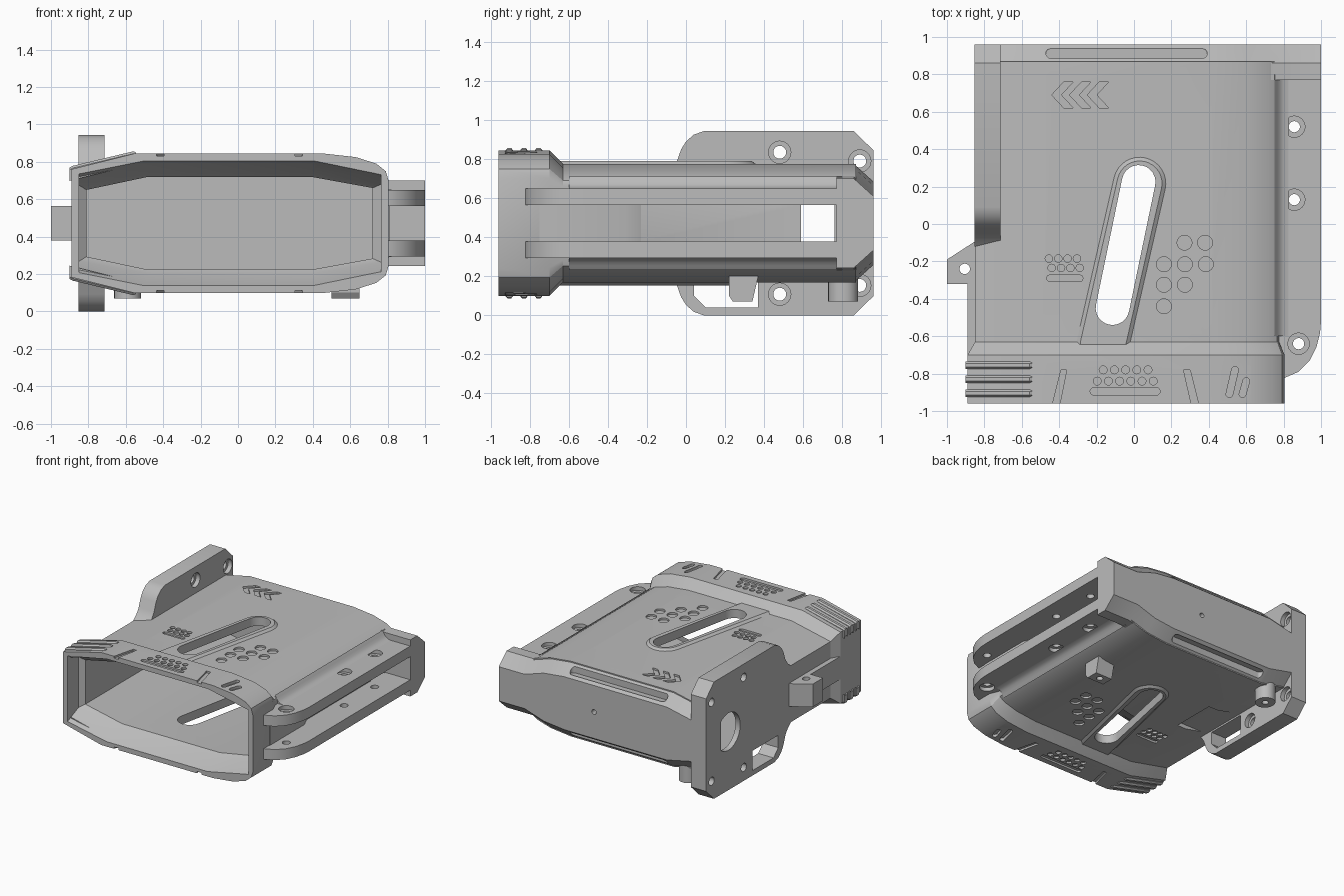
import bpy, bmesh, math

if "Cube" in bpy.data.objects:
    bpy.data.objects.remove(bpy.data.objects["Cube"], do_unlink=True)

H = 0.943          # full height; every main part is symmetric about H / 2
gray = bpy.data.materials.new("light_gray")
gray.use_nodes = True
gray.diffuse_color = (0.5, 0.5, 0.5, 1)
gray.node_tree.nodes["Principled BSDF"].inputs["Base Color"].default_value = (0.5, 0.5, 0.5, 1)


# ---- helpers: a solid is a list of loops, skinned and capped ----
def place(axis, u, v, a):
    return {"x": (a, u, v), "y": (u, a, v), "z": (u, v, a)}[axis]


def prism(axis, pts, a, b):
    return [[place(axis, u, v, t) for u, v in pts] for t in (a, b)]


def box(x0, x1, y0, y1, z0, z1):
    return prism("z", [(x0, y0), (x1, y0), (x1, y1), (x0, y1)], z0, z1)


def round_bar(axis, u, v, steps, n=24):
    """Turned solid: steps are (position along axis, radius)."""
    ring = [(math.cos(2 * math.pi * i / n), math.sin(2 * math.pi * i / n)) for i in range(n)]
    return [[place(axis, u + r * c, v + r * s, a) for c, s in ring] for a, r in steps]


def pill(p, q, steps, n=12):
    """Capsule outline from p to q in plan; steps are (z, radius)."""
    ang = math.atan2(q[1] - p[1], q[0] - p[0])
    loops = []
    for z, r in steps:
        loop = []
        for (cx, cy), start in ((q, ang - math.pi / 2), (p, ang + math.pi / 2)):
            for i in range(n + 1):
                t = start + math.pi * i / n
                loop.append((cx + r * math.cos(t), cy + r * math.sin(t), z))
        loops.append(loop)
    return loops


def flip(solid):
    return [[(x, y, H - z) for x, y, z in loop] for loop in solid]


def both(solids):
    return solids + [flip(s) for s in solids]


def mirrored(half):
    return half + [(u, H - v) for u, v in reversed(half)]


def section(half, y):
    return [(x, y, z) for x, z in mirrored(half)]


def make(name, solids):
    bm = bmesh.new()
    for loops in solids:
        rows = [[bm.verts.new(p) for p in loop] for loop in loops]
        n = len(rows[0])
        for a, b in zip(rows, rows[1:]):
            for i in range(n):
                bm.faces.new((a[i], a[(i + 1) % n], b[(i + 1) % n], b[i]))
        bm.faces.new(rows[0][::-1])
        bm.faces.new(rows[-1])
    bmesh.ops.recalc_face_normals(bm, faces=bm.faces)
    me = bpy.data.meshes.new(name)
    bm.to_mesh(me)
    bm.free()
    me.materials.append(gray)
    ob = bpy.data.objects.new(name, me)
    bpy.context.collection.objects.link(ob)
    return ob


def activate(ob):
    bpy.ops.object.select_all(action="DESELECT")
    ob.select_set(True)
    bpy.context.view_layer.objects.active = ob


def cut(ob, *groups):
    for solids in groups:
        tool = make("cutter", solids)
        tool.hide_render = True
        mod = ob.modifiers.new("cut", "BOOLEAN")
        mod.operation, mod.solver, mod.object = "DIFFERENCE", "EXACT", tool
        activate(ob)
        bpy.ops.object.modifier_apply(modifier=mod.name)
        bpy.data.objects.remove(tool, do_unlink=True)


# ---- cross-sections (upper halves) ----
collar = [(-.89, .76), (-.55, .845), (.45, .845), (.63, .825), (.74, .79), (.79, .75), (.805, .70)]
body = [(-.85, .70), (-.50, .775), (.42, .775), (.60, .755), (.72, .72), (.765, .69), (.775, .66)]
block = [(-.85, .70), (-.50, .775), (.42, .775), (.60, .755), (.77, .70), (1.0, .70)]
mouth = [(-.85, .74), (-.50, .81), (.40, .81), (.765, .735)]
throat = [(-.85, .675), (-.48, .74), (.40, .74), (.765, .68)]
inner = [(-.81, .65), (-.48, .72), (.39, .72), (.72, .66)]

# ---- shared cutters ----
cavity = [[section(mouth, -.97), section(throat, -.82), section(inner, -.79), section(inner, .86)]]
back_groove = [box(-.80, .72, .80, .88, .40, .54)]
slot = [pill((-.115, -.45), (.025, .225), [(-.1, .09), (1.1, .09)])]
window = [box(.6, .9, .59, .76, .375, .565)]
port = [round_bar("x", .675, H / 2, [(-1, .15), (-.6, .15)], 32)]


def dots(spots, r, z):
    return [round_bar("z", x, y, [(z, r), (z + .06, r)], 16) for x, y in spots]


# engraved dots, bars and slashes
row = lambda x, y, step, n: [(x + step * i, y) for i in range(n)]
body_marks = dots(row(.27, -.10, .11, 2) + row(.16, -.215, .112, 3) + row(.16, -.325, .112, 2)
                  + [(.16, -.44)], .04, .76)
body_marks += dots(row(-.455, -.185, .05, 4) + row(-.44, -.235, .05, 4), .02, .76)
body_marks.append(pill((-.45, -.29), (-.29, -.29), [(.76, .018), (.82, .018)], 4))
collar_marks = dots(row(-.165, -.78, .06, 5) + row(-.197, -.84, .06, 6), .021, .83)
collar_marks.append(pill((-.215, -.895), (.12, -.895), [(.83, .02), (.89, .02)], 6))
collar_marks.append(prism("z", [(-.44, -.98), (-.40, -.98), (-.36, -.78), (-.39, -.78)], .83, .89))
collar_marks.append(prism("z", [(.31, -.98), (.35, -.98), (.30, -.78), (.265, -.78)], .83, .89))
collar_marks.append(pill((.51, -.91), (.54, -.78), [(.815, .018), (.88, .018)], 6))
collar_marks.append(pill((.58, -.91), (.60, -.84), [(.81, .018), (.88, .018)], 6))
arrows = [prism("z", [(x, .69), (x + .065, .76), (x + .115, .76), (x + .05, .69),
                      (x + .115, .62), (x + .065, .62)], .76, .82) for x in (-.44, -.345, -.25)]
under_pocket = [box(-.70, -.42, .0, .36, .05, .20)]

# ---- main shell: flared collar and long hollow body ----
shell = make("shell", [[section(collar, -.96), section(collar, -.70),
                        section(body, -.63), section(body, .87)]])
cut(shell, cavity, slot, window, port, both(body_marks), both(collar_marks), arrows, under_pocket)

# ---- rear block with chamfered end and long grooves ----
rear = make("rear_block", [[section(block, .77), section(block, .86),
                            section([(x, z - .09) for x, z in block], .96)]])
groove = pill((-.445, .912), (.365, .912), [(.70, .026), (.82, .026)], 8)
pinhole = [round_bar("y", .15, H / 2, [(.91, .02), (1.0, .02)], 16)]
cut(rear, cavity, back_groove, both([groove]), pinhole)

# ---- raised frame round the slanted slot, top and bottom ----
frame_steps = [(H - .79, .12), (H - .775, .14), (.775, .14), (.79, .12)]
frame = make("slot_frame", [pill((-.168, -.65), (.03, .217), frame_steps, 16)])
cut(frame, cavity, slot)

# ---- tall side plate ----
plate_half = [(-.12, .70), (-.08, .735), (-.05, .78), (-.025, .85), (.0, .89), (.04, .925),
              (.09, H), (.86, H), (.96, .845)]
plate = make("side_plate", [prism("x", mirrored(plate_half), -.852, -.715)])
screws = both([round_bar("x", y, z, [(-.9, .033), (-.75, .033), (-.75, .057), (-.6, .057)])
               for y, z in ((.48, .835), (.89, .79))])
cable_slot = [prism("x", [(.04, .20), (.04, .10), (.10, .04), (.37, .04), (.37, .20)], -.95, -.6)]
cut(plate, cavity, port, screws, cable_slot)

# ---- pair of side rails with screw holes ----
rail_plan = [(.74, .80), (1.0, .80), (1.0, -.52), (.995, -.58), (.975, -.66), (.94, -.73),
             (.88, -.79), (.80, -.825), (.77, -.825), (.77, -.70), (.74, -.70)]
rail = prism("z", rail_plan, .565, .65)
holes = [round_bar("z", x, y, [(.5, .03), (.62, .03), (.62, .057), (.7, .057)])
         for x, y in ((.857, .52), (.857, .13), (.88, -.64))]
for name, change in (("upper_rail", lambda s: s), ("lower_rail", flip)):
    cut(make(name, [change(rail)]), [change(h) for h in holes])
cove = prism("y", [(.75, .71), (.765, .69), (.778, .67), (.80, .655), (.83, .649), (.75, .64)], -.60, .80)
make("rail_coves", both([cove]))
make("rail_stop", [prism("z", [(.765, -.75), (.81, -.75), (.81, -.31), (.775, -.23), (.765, -.23)], .375, .565)])

# ---- side lug with its strip ----
lug_plan = [(-.83, -.08), (-1.0, -.19), (-1.0, -.32), (-.89, -.32), (-.89, -.72), (-.83, -.72)]
lug = make("side_lug", [prism("z", lug_plan, .38, .565)])
cut(lug, [round_bar("z", -.905, -.24, [(.3, .028), (.7, .028)])])

# ---- grip ribs on the collar corners ----
rib_side = [(-.90, .71), (-.90, .77), (-.885, .778), (-.56, .856), (-.545, .85), (-.54, .80)]
ribs = [[[(x, y + dy, z - dz) for x, z in rib_side]
         for dy, dz in ((-.02, .012), (-.01, 0), (.01, 0), (.02, .012))]
        for y in (-.755, -.83, -.905)]
make("grip_ribs", both(ribs))

# ---- feet underneath ----
foot = make("square_foot", [prism("x", [(.22, .20), (.22, .10), (.24, .07), (.34, .07), (.37, .20)], .50, .65)])
cut(foot, [round_bar("z", .575, .29, [(.0, .025), (.12, .025)], 16)])
foot = make("round_foot", [pill((-.59, .80), (-.59, .81), [(.07, .072), (.22, .072)])])
cut(foot, [round_bar("z", -.59, .805, [(.0, .025), (.12, .025)], 16)])

# ---- smooth the rounded surfaces, keep the edges crisp ----
for ob in bpy.context.scene.objects:
    if ob.type == "MESH" and ob.data.materials and ob.data.materials[0] == gray:
        activate(ob)
        bpy.ops.object.shade_smooth_by_angle(angle=math.radians(25))
